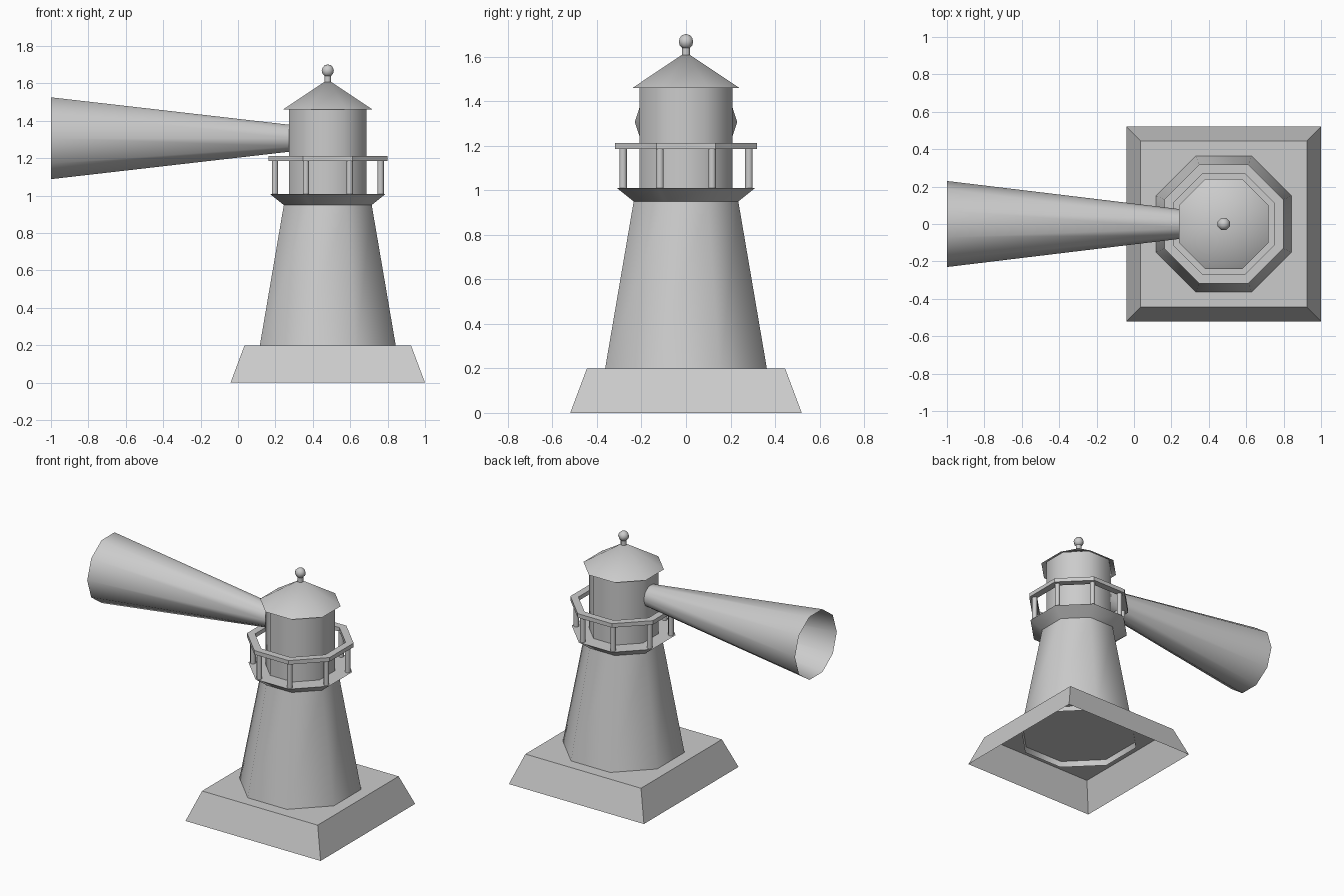
import bpy, bmesh, math
from mathutils import Vector, Matrix

if "Cube" in bpy.data.objects:
    bpy.data.objects.remove(bpy.data.objects["Cube"], do_unlink=True)

CX = 0.48                       # axis of the tower
FLAT = 1 / math.cos(math.pi / 8)  # octagon flat distance to corner radius

grey = bpy.data.materials.new("stone grey")
grey.use_nodes = True
COLOUR = (0.6, 0.6, 0.6, 1)
grey.diffuse_color = COLOUR
grey.node_tree.nodes["Principled BSDF"].inputs["Base Color"].default_value = COLOUR


def lathe(name, profile, sides=8, turn=0.5, scale=FLAT, smooth=50,
          closed=False, cap_start=False, cap_end=False, matrix=None):
    """Sweep (radius, height) points around an axis with few sides."""
    bm = bmesh.new()
    rings = []
    for r, z in profile:
        ring = []
        for i in range(sides):
            a = math.tau * (i + turn) / sides
            ring.append(bm.verts.new((r * scale * math.cos(a), r * scale * math.sin(a), z)))
        rings.append(ring)
    pairs = list(zip(rings, rings[1:]))
    if closed:
        pairs.append((rings[-1], rings[0]))
    for low, high in pairs:
        for i in range(sides):
            j = (i + 1) % sides
            bm.faces.new((low[i], low[j], high[j], high[i]))
    if cap_start:
        bm.faces.new(rings[0][::-1])
    if cap_end:
        bm.faces.new(rings[-1])
    bmesh.ops.remove_doubles(bm, verts=bm.verts, dist=0.0005)
    mesh = bpy.data.meshes.new(name)
    bm.to_mesh(mesh)
    bm.free()
    mesh.materials.append(grey)
    obj = bpy.data.objects.new(name, mesh)
    bpy.context.collection.objects.link(obj)
    obj.matrix_world = matrix or Matrix.Translation((CX, 0, 0))
    if smooth:
        bpy.ops.object.select_all(action='DESELECT')
        obj.select_set(True)
        bpy.context.view_layer.objects.active = obj
        bpy.ops.object.shade_smooth_by_angle(angle=math.radians(smooth))
    return obj


# Square plinth, open underneath
lathe("plinth", [(0.52, 0), (0.445, 0.2)], sides=4, scale=math.sqrt(2),
      smooth=0, cap_end=True)

# Tapered tower flaring out into the gallery deck
lathe("tower", [(0.37, 0.16), (0.235, 0.95), (0.31, 1.01), (0.19, 1.01)])

# Lantern room and roof
lathe("lantern_room", [(0.208, 1.0), (0.208, 1.475)])
lathe("roof", [(0.24, 1.46), (0.0001, 1.62)], smooth=60)

# Finial: neck and low-poly ball
lathe("finial_neck", [(0.019, 1.59), (0.019, 1.65)], scale=1)
ball = [(max(0.0001, 0.035 * math.sin(math.pi * k / 6)),
         1.668 - 0.034 * math.cos(math.pi * k / 6)) for k in range(7)]
lathe("finial_ball", ball, scale=1)

# Gallery rail with a post under each corner
lathe("gallery_rail", [(0.27, 1.185), (0.318, 1.185), (0.318, 1.213), (0.27, 1.213)],
      smooth=30, closed=True)
for i in range(8):
    a = math.tau * (i + 0.5) / 8
    spot = Vector((CX + 0.306 * math.cos(a), 0.306 * math.sin(a), 0))
    lathe(f"gallery_post_{i + 1}", [(0.018, 1.01), (0.018, 1.19)], scale=1,
          matrix=Matrix.Translation(spot))

# Light beam: open ten-sided cone pointing to the right side
beam_axis = Matrix.Translation((0, 0, 1.307)) @ Matrix.Rotation(-math.pi / 2, 4, 'Y')
lathe("light_beam", [(0.074, -0.29), (0.23, 1.0)], sides=10, turn=2.5, scale=1,
      matrix=beam_axis)
